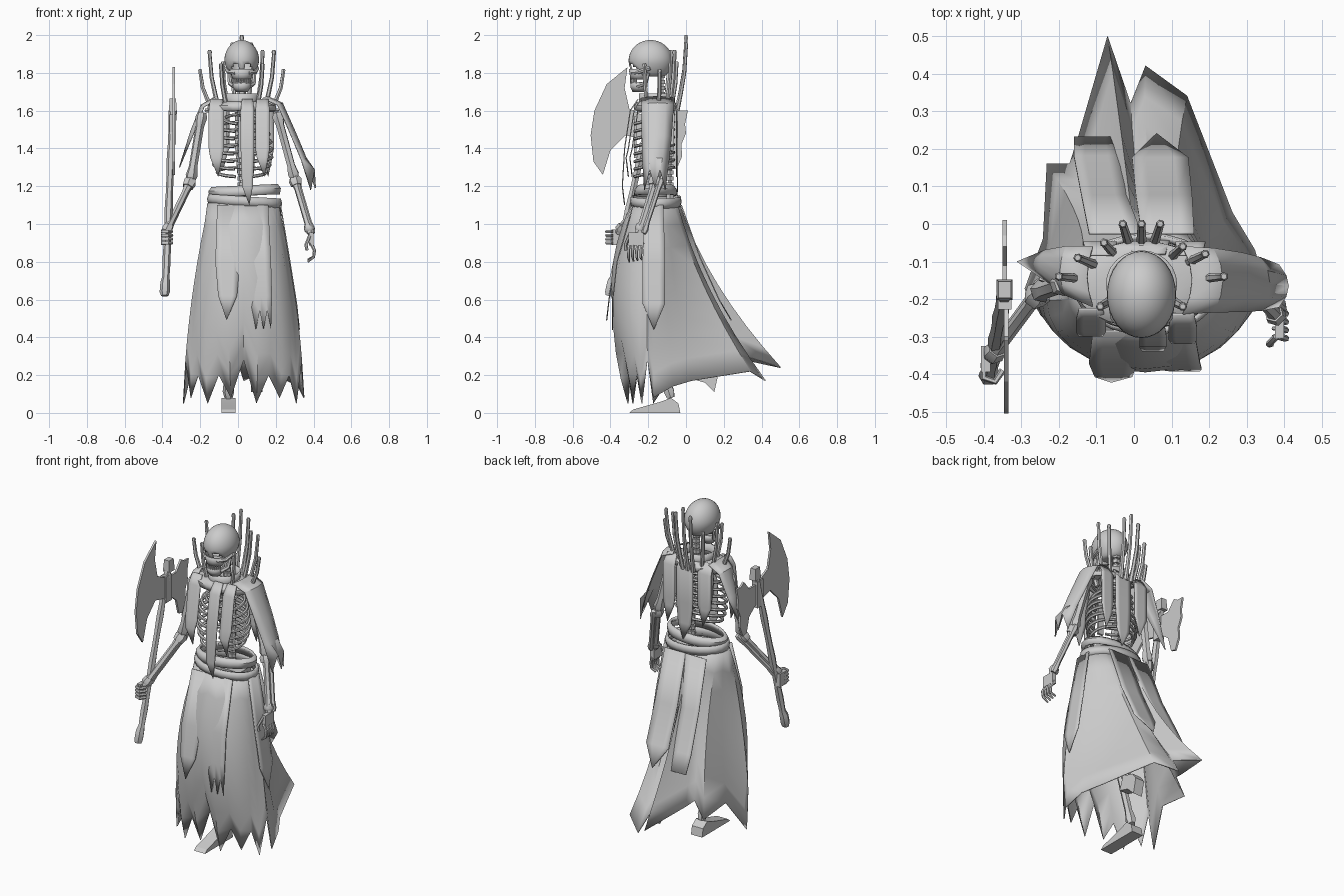
import bpy, bmesh, math
from math import sin, cos, pi, radians
from mathutils import Vector

cube = bpy.data.objects.get("Cube")
if cube:
    bpy.data.objects.remove(cube)

grey = bpy.data.materials.new("plain grey")
grey.use_nodes = True
grey.diffuse_color = (0.6, 0.6, 0.6, 1)
grey.node_tree.nodes["Principled BSDF"].inputs["Base Color"].default_value = (0.6, 0.6, 0.6, 1)


def finish(name, mesh, angle=35):
    mesh.materials.clear()
    mesh.materials.append(grey)
    mesh.shade_smooth()
    mesh.set_sharp_from_angle(angle=radians(angle))
    ob = bpy.data.objects.new(name, mesh)
    bpy.context.collection.objects.link(ob)
    return ob


def from_bm(name, bm, angle=35):
    bmesh.ops.recalc_face_normals(bm, faces=bm.faces)
    mesh = bpy.data.meshes.new(name)
    bm.to_mesh(mesh)
    bm.free()
    return finish(name, mesh, angle)


def thicken(ob, thickness=0.006):
    mod = ob.modifiers.new("thickness", "SOLIDIFY")
    mod.thickness = thickness
    mod.offset = 0
    return ob


def tubes(name, paths):
    """Each path is (points, radii); radii are spread along the path."""
    cu = bpy.data.curves.new(name, "CURVE")
    cu.dimensions = "3D"
    cu.bevel_depth = 1
    cu.bevel_resolution = 1
    cu.use_fill_caps = True
    for pts, radii in paths:
        sp = cu.splines.new("POLY")
        sp.points.add(len(pts) - 1)
        for i, (p, q) in enumerate(zip(sp.points, pts)):
            p.co = (*q, 1)
            p.radius = radii[min(i, len(radii) - 1)]
    tmp = bpy.data.objects.new("tmp", cu)
    bpy.context.collection.objects.link(tmp)
    bpy.context.view_layer.update()
    mesh = bpy.data.meshes.new_from_object(tmp.evaluated_get(bpy.context.evaluated_depsgraph_get()))
    bpy.data.objects.remove(tmp)
    return finish(name, mesh, 50)


def bone(name, a, b, r):
    """Long bone with flared ends."""
    a, b = Vector(a), Vector(b)
    pts = [a.lerp(b, t) for t in (0, 0.07, 0.2, 0.8, 0.93, 1)]
    return tubes(name, [(pts, [r, 1.4 * r, r, r, 1.4 * r, r])])


def grid_mesh(name, rows, closed=False, angle=35):
    bm = bmesh.new()
    vs = [[bm.verts.new(p) for p in row] for row in rows]
    n = len(rows[0])
    for r0, r1 in zip(vs, vs[1:]):
        for i in range(n if closed else n - 1):
            j = (i + 1) % n
            bm.faces.new((r0[i], r0[j], r1[j], r1[i]))
    bmesh.ops.remove_doubles(bm, verts=bm.verts, dist=0.0005)
    return from_bm(name, bm, angle)


def rings(name, levels, centre, tilt=0, n=24):
    """Elliptical rings rx, ry, z lofted upwards; tilt raises the +x side."""
    rows = [[(centre[0] + rx * cos(2 * pi * i / n), centre[1] + ry * sin(2 * pi * i / n),
              z + tilt * cos(2 * pi * i / n)) for i in range(n)] for rx, ry, z in levels]
    return grid_mesh(name, rows, True)


def ribbon(name, rows, axis, out=(0, 0, 0), jag=0):
    """Cloth strip: rows of x, y, z, half width; the middle bows outwards, the end is torn by jag."""
    axis, out = Vector(axis), Vector(out)
    pts = [[Vector(r[:3]) + axis * r[3] * s + out * (1 - s * s) * (r[3] > 0)
            for s in (-1, -0.5, 0, 0.5, 1)] for r in rows]
    for p in pts[-1][1::2]:
        p.z += jag
    return thicken(grid_mesh(name, pts))


def plate(name, outline, x, thick):
    """Flat yz outline given thickness along x."""
    bm = bmesh.new()
    f = bm.faces.new([bm.verts.new((x - thick / 2, y, z)) for y, z in outline])
    ext = bmesh.ops.extrude_face_region(bm, geom=[f])["geom"]
    bmesh.ops.translate(bm, vec=(thick, 0, 0), verts=[v for v in ext if isinstance(v, bmesh.types.BMVert)])
    return from_bm(name, bm, 20)


def box(name, centre, size, top=1):
    bm = bmesh.new()
    bmesh.ops.create_cube(bm, size=1)
    for v in bm.verts:
        k = top if v.co.z > 0 else 1
        v.co = Vector((v.co.x * size[0] * k, v.co.y * size[1] * k, v.co.z * size[2])) + Vector(centre)
    return from_bm(name, bm)


X, Y = (1, 0, 0), (0, 1, 0)
CX, CY = 0.02, -0.16

# Skull: hollow cranium with open eye sockets, flat base, upper and lower jaw
bm = bmesh.new()
bmesh.ops.create_uvsphere(bm, u_segments=32, v_segments=20, radius=1)
holes = []
for f in bm.faces:
    c = f.calc_center_median()
    socket = (abs(c.x) - 0.42) ** 2 + (c.z + 0.4) ** 2 < 0.05
    if c.y < 0 and (socket or abs(c.x) < 0.12 and -0.8 < c.z < -0.55):
        holes.append(f)
bmesh.ops.delete(bm, geom=holes, context="FACES")
for v in bm.verts:
    taper = 1 + 0.15 * min(v.co.z, 0)
    v.co = Vector((CX + v.co.x * 0.088 * taper, -0.188 + v.co.y * 0.112, max(1.865 + v.co.z * 0.105, 1.785)))
thicken(from_bm("cranium", bm, 60), 0.008)
thicken(rings("upper_jaw", [(0.06, 0.05, 1.82), (0.052, 0.045, 1.79), (0.046, 0.042, 1.765)], (CX, -0.25)))
thicken(rings("lower_jaw", [(0.046, 0.042, 1.752), (0.044, 0.042, 1.725), (0.03, 0.03, 1.7)], (CX, -0.25)))
arc = [radians(200 + 14 * i) for i in range(11)]
tubes("teeth", [([(CX + 0.046 * cos(a), -0.25 + 0.042 * sin(a), z) for z in (1.745, 1.77)], [0.005]) for a in arc])
tubes("jaw_hinges", [([(CX + s * 0.042, -0.26, 1.73), (CX + s * 0.062, -0.215, 1.745), (CX + s * 0.068, -0.2, 1.8)],
                      [0.013, 0.013, 0.01]) for s in (-1, 1)])
tubes("cheekbones", [([(CX + s * 0.035, -0.285, 1.8), (CX + s * 0.072, -0.25, 1.805), (CX + s * 0.082, -0.19, 1.825)],
                      [0.011]) for s in (-1, 1)])

# Spine and ribcage
spine = [(CX, -0.085 - 0.045 * (z > 1.62), z) for z in [1.08 + 0.032 * i for i in range(23)]]
tubes("spine", [([(x, y, z - 0.011), (x, y, z + 0.011)], [0.022]) for x, y, z in spine] + [(spine, [0.012])])
ribs = []
for i, rx in enumerate((0.09, 0.125, 0.145, 0.155, 0.16, 0.16, 0.15, 0.13)):
    for s in (-1, 1):
        sweep = [radians(90 - 165 * k / 12) for k in range(13)]
        ribs.append(([(CX + s * rx * cos(a), -0.17 + 0.105 * sin(a), 1.58 - 0.04 * i - 0.025 * (1 - sin(a)))
                      for a in sweep], [0.009]))
tubes("ribs", ribs)
box("breastbone", (CX, -0.268, 1.46), (0.035, 0.014, 0.22))
tubes("collarbones", [([(CX + s * 0.02, -0.25, 1.6), (CX + s * 0.1, -0.22, 1.61), (CX + s * 0.19, -0.16, 1.6)],
                       [0.012]) for s in (-1, 1)])
for side, s in (("left", 1), ("right", -1)):
    plate(side + "_shoulder_blade", [(-0.1, 1.6), (-0.06, 1.59), (-0.065, 1.42), (-0.08, 1.42)], CX + s * 0.11, 0.06)

# Collar, mantle and ring of spikes
thicken(rings("collar", [(0.09, 0.085, 1.69), (0.085, 0.085, 1.645), (0.13, 0.1, 1.64),
                         (0.175, 0.11, 1.625), (0.18, 0.11, 1.6)], (CX, CY)), 0.01)
tips = [(0.02, 0, 2.0), (-0.03, 0, 1.96), (0.07, 0, 1.96), (-0.08, -0.05, 1.86), (0.13, -0.06, 1.92),
        (-0.15, -0.09, 1.92), (0.19, -0.08, 1.92), (-0.2, -0.14, 1.82), (0.24, -0.14, 1.82),
        (-0.09, -0.22, 1.85), (0.13, -0.22, 1.85)]
spikes = []
for x, y, z in tips:
    f = lambda k, h: (CX + (x - CX) * k, CY + (y - CY) * k, 1.6 + (z - 1.6) * h)
    spikes.append(([f(0.7, 0), f(0.82, 0.25), f(0.94, 0.55), f(1, 0.93), f(1, 0.97), f(1, 1)],
                   [0.014, 0.012, 0.011, 0.01, 0.012, 0.008]))
tubes("collar_spikes", spikes)

# Torn strips hanging over the chest and back
for name, x, y, w, low in (("front_strip_middle", 0.05, -0.295, 0.036, 1.1), ("front_strip_right", -0.115, -0.255, 0.04, 1.25),
                           ("front_strip_left", 0.13, -0.275, 0.038, 1.25), ("back_strip_middle", 0.04, -0.045, 0.055, 1.17),
                           ("back_strip_right", -0.09, -0.05, 0.045, 1.28), ("back_strip_left", 0.15, -0.05, 0.04, 1.25)):
    inner, flare = CY + (y - CY) * 0.7, 0.03 * (y < CY)
    ribbon(name, [(x, inner, 1.66, w * 0.8), (x, y, 1.6, w), (x, y - flare, 1.4, w), (x, y - flare * 1.4, low + 0.1, w * 0.8),
                  (x + 0.01, y - flare, low, 0)], X)
ribbon("left_sleeve", [(0.13, -0.15, 1.665, 0.09), (0.21, -0.15, 1.63, 0.085), (0.285, -0.155, 1.46, 0.078),
                       (0.335, -0.16, 1.34, 0.07), (0.385, -0.165, 1.18, 0.055)], Y, (0.025, 0, 0.01), 0.1)
ribbon("right_sleeve", [(-0.11, -0.14, 1.66, 0.08), (-0.18, -0.125, 1.62, 0.065), (-0.235, -0.11, 1.48, 0.04),
                        (-0.31, -0.1, 1.3, 0)], Y, (-0.015, 0, 0.01))

# Arms and hands
for side, sh, el, wr in (("left", (0.205, -0.15, 1.59), (0.3, -0.16, 1.24), (0.385, -0.25, 0.95)),
                         ("right", (-0.19, -0.16, 1.59), (-0.25, -0.18, 1.23), (-0.385, -0.36, 0.95))):
    bone(side + "_upper_arm", sh, el, 0.023)
    a, b = Vector(el), Vector(wr)
    bone(side + "_forearm", a, b, 0.018)
    bone(side + "_forearm_second", a + Vector((0.01, 0.03, 0)), b + Vector((0.01, 0.025, 0)), 0.014)
    tubes(side + "_cuff", [([a.lerp(b, t) for t in (-0.03, 0.03, 0.12)], [0.025, 0.036, 0.03]),
                           ([a.lerp(b, t) for t in (0.85, 0.93, 0.97)], [0.026, 0.03, 0.02])])
box("left_palm", (0.388, -0.265, 0.92), (0.025, 0.08, 0.07))
tubes("left_fingers", [([(0.385, -0.3 + 0.024 * i, 0.9), (0.405, -0.305 + 0.022 * i, 0.86),
                         (0.4, -0.305 + 0.022 * i, 0.825), (0.37, -0.3 + 0.022 * i, 0.8 + 0.004 * i)], [0.009, 0.009, 0.008, 0.005])
                       for i in range(4)] + [([(0.38, -0.3, 0.94), (0.36, -0.32, 0.89), (0.365, -0.32, 0.86)], [0.009])])
box("right_palm", (-0.395, -0.36, 0.93), (0.025, 0.07, 0.08))
tubes("right_fingers", [([(-0.4, -0.37, z), (-0.4, -0.41, z), (-0.37, -0.42, z), (-0.35, -0.39, z)], [0.009])
                        for z in (0.9, 0.92, 0.94, 0.96)])

# Axe
shaft = [Vector((-0.382, -0.385, 0.72)).lerp(Vector((-0.345, -0.185, 1.6)), i / 10) for i in range(11)]
tubes("axe_handle", [([(-0.388, -0.41, 0.62), (-0.388, -0.405, 0.64), (-0.385, -0.395, 0.69)] + shaft,
                      [0.02, 0.027, 0.026] + [0.019 + 0.003 * (i % 3 == 1) for i in range(11)])])
box("axe_socket", (-0.345, -0.2, 1.5), (0.036, 0.055, 0.16))
box("axe_cap", (-0.345, -0.175, 1.63), (0.042, 0.055, 0.07), 0.8)
plate("axe_front_blade", [(-0.31, 1.83), (-0.325, 1.72), (-0.3, 1.61), (-0.2, 1.56), (-0.2, 1.44), (-0.32, 1.47), (-0.4, 1.39),
                          (-0.44, 1.26), (-0.49, 1.33), (-0.505, 1.47), (-0.485, 1.6), (-0.42, 1.74)], -0.34, 0.012)
plate("axe_back_blade", [(-0.19, 1.56), (-0.11, 1.56), (-0.06, 1.62), (-0.03, 1.6), (0.01, 1.6), (-0.005, 1.53), (0, 1.48),
                         (-0.025, 1.42), (-0.02, 1.36), (-0.05, 1.29), (-0.085, 1.3), (-0.11, 1.39), (-0.2, 1.46)], -0.345, 0.012)

# Belt: loose, slightly tilted bands
thicken(rings("belt_lower", [(0.185, 0.125, 1.145), (0.192, 0.13, 1.12), (0.185, 0.125, 1.095)], (0.035, CY), -0.012), 0.014)
thicken(rings("belt_upper", [(0.17, 0.09, 1.2), (0.185, 0.105, 1.18), (0.18, 0.11, 1.15)], (0.035, CY), 0.008), 0.014)

# Skirt: ragged front hem, long swept train behind
hem = []
for i in range(15):
    a = radians(185 + 170 * i / 14)
    z = 0.05 + 0.03 * (i % 4 == 2) if i % 2 == 0 else 0.2 + 0.08 * (i % 3 == 1)
    hem.append((a, (0.03 + 0.32 * cos(a), CY + 0.15 * sin(a), z)))
train = [(0.32, -0.07, 0.14), (0.26, 0.03, 0.17), (0.14, 0.34, 0.22), (0.03, 0.42, 0.17), (-0.01, 0.32, 0.3),
         (-0.07, 0.5, 0.24), (-0.15, 0.22, 0.3), (-0.17, 0.16, 0.32), (-0.23, 0.16, 0.22), (-0.24, -0.04, 0.25)]
hem += [(radians(10 + 160 * i / 9), p) for i, p in enumerate(train)]
rows = []
for k in range(9):
    t, row = k / 8, []
    for a, p in hem:
        top, low = Vector((0.03 + 0.19 * cos(a), CY + 0.125 * sin(a), 1.11)), Vector(p)
        bulge = 0.015 - 0.08 * sin(a) - 0.025 * cos(a) ** 2
        mid = (top + low) / 2 + Vector((cos(a), sin(a), 0)) * 2 * bulge
        row.append(top * (1 - t) ** 2 + mid * 2 * t * (1 - t) + low * t * t)
    rows.append(row)
thicken(grid_mesh("skirt", rows, True, 40))

# Overlapping skirt panels
ribbon("skirt_panel_front_right", [(-0.05, -0.285, 1.1, 0.06), (-0.055, -0.37, 0.8, 0.065), (-0.055, -0.405, 0.62, 0.05), (-0.06, -0.42, 0.49, 0)], X)
ribbon("skirt_panel_front_left", [(0.1, -0.28, 1.1, 0.06), (0.11, -0.365, 0.8, 0.065), (0.12, -0.385, 0.62, 0.06), (0.135, -0.39, 0.44, 0.04)], X, jag=0.1)
ribbon("skirt_panel_left", [(0.225, -0.17, 1.1, 0.05), (0.275, -0.17, 0.8, 0.06), (0.31, -0.17, 0.58, 0.06), (0.325, -0.17, 0.44, 0)], Y)
ribbon("skirt_panel_back_right", [(-0.05, -0.025, 1.1, 0.07), (-0.08, 0.075, 0.82, 0.06), (-0.1, 0.18, 0.6, 0.06), (-0.105, 0.23, 0.5, 0.055)], X)
ribbon("skirt_panel_back_left", [(0.09, -0.025, 1.1, 0.07), (0.08, 0.075, 0.82, 0.075), (0.07, 0.175, 0.6, 0.075), (0.06, 0.24, 0.49, 0)], X)

# Pelvis, legs and feet: right foot planted, left foot lifted behind
box("pelvis", (0.03, -0.14, 1.06), (0.2, 0.1, 0.1), 1.2)
for side, hip, knee, ankle in (("right", (-0.06, -0.15, 1.04), (-0.06, -0.22, 0.56), (-0.05, -0.08, 0.08)),
                               ("left", (0.12, -0.15, 1.04), (0.11, -0.2, 0.58), (0.1, 0.08, 0.24))):
    bone(side + "_thigh", hip, knee, 0.025)
    bone(side + "_shin", knee, ankle, 0.022)
plate("right_foot", [(-0.03, 0), (-0.04, 0.05), (-0.08, 0.08), (-0.13, 0.06), (-0.28, 0.018), (-0.3, 0)], -0.05, 0.075)
plate("left_foot", [(0.06, 0.26), (0.14, 0.24), (0.17, 0.2), (0.15, 0.11), (0.1, 0.16), (0.03, 0.18)], 0.1, 0.06)
